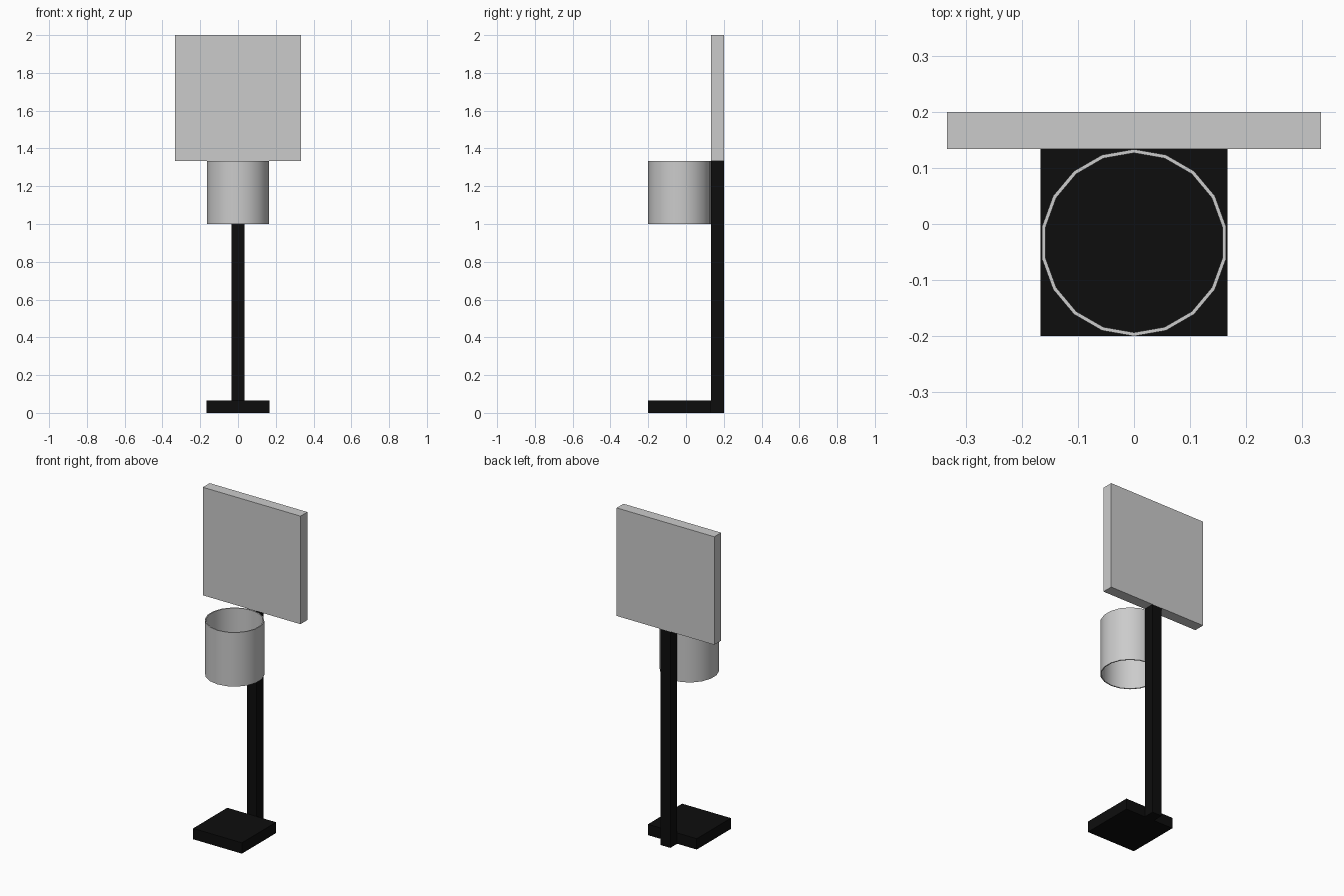
import bpy, bmesh, math
from mathutils import Vector

if "Cube" in bpy.data.objects:
    bpy.data.objects.remove(bpy.data.objects["Cube"])

U = 1 / 30  # model's base module

black = bpy.data.materials.new("black")
black.diffuse_color = (0.004, 0.004, 0.004, 1)
black.use_nodes = True
black.node_tree.nodes["Principled BSDF"].inputs["Base Color"].default_value = black.diffuse_color


def box(name, lo, hi, mat=None):
    lo, hi = Vector(lo) * U, Vector(hi) * U
    bpy.ops.mesh.primitive_cube_add(size=1, location=(lo + hi) / 2)
    ob = bpy.context.object
    ob.name = name
    ob.scale = hi - lo
    bpy.ops.object.transform_apply(location=False, rotation=False, scale=True)
    if mat:
        ob.data.materials.append(mat)
    return ob


def tube(name, centre, r_out, r_in, height, sides):
    # wall section spun into an open ring, one corner facing the post
    bm = bmesh.new()
    section = [(r_in, 0), (r_out, 0), (r_out, height), (r_in, height)]
    rings = []
    for i in range(sides):
        a = math.pi / 2 + math.tau * i / sides
        rings.append([bm.verts.new((r * math.cos(a), r * math.sin(a), z)) for r, z in section])
    for i in range(sides):
        a, b = rings[i], rings[(i + 1) % sides]
        for j in range(4):
            k = (j + 1) % 4
            bm.faces.new((a[j], b[j], b[k], a[k]))
    bmesh.ops.recalc_face_normals(bm, faces=bm.faces)
    me = bpy.data.meshes.new(name)
    bm.to_mesh(me)
    bm.free()
    ob = bpy.data.objects.new(name, me)
    ob.location = centre
    bpy.context.collection.objects.link(ob)
    bpy.ops.object.select_all(action='DESELECT')
    ob.select_set(True)
    bpy.context.view_layer.objects.active = ob
    bpy.ops.object.shade_smooth_by_angle(angle=math.radians(30))
    return ob


# foot plate and upright at its back edge
box("base", (-5, -6, 0), (5, 4, 2), black)
box("post", (-1, 4, 0), (1, 6, 40), black)

# board on top of the post
box("backboard", (-10, 4, 40), (10, 6, 60))

# open basket in front of the post
tube("basket", (0, -U, 1.0), 5 * U, 4.8 * U, 10 * U, 18)
